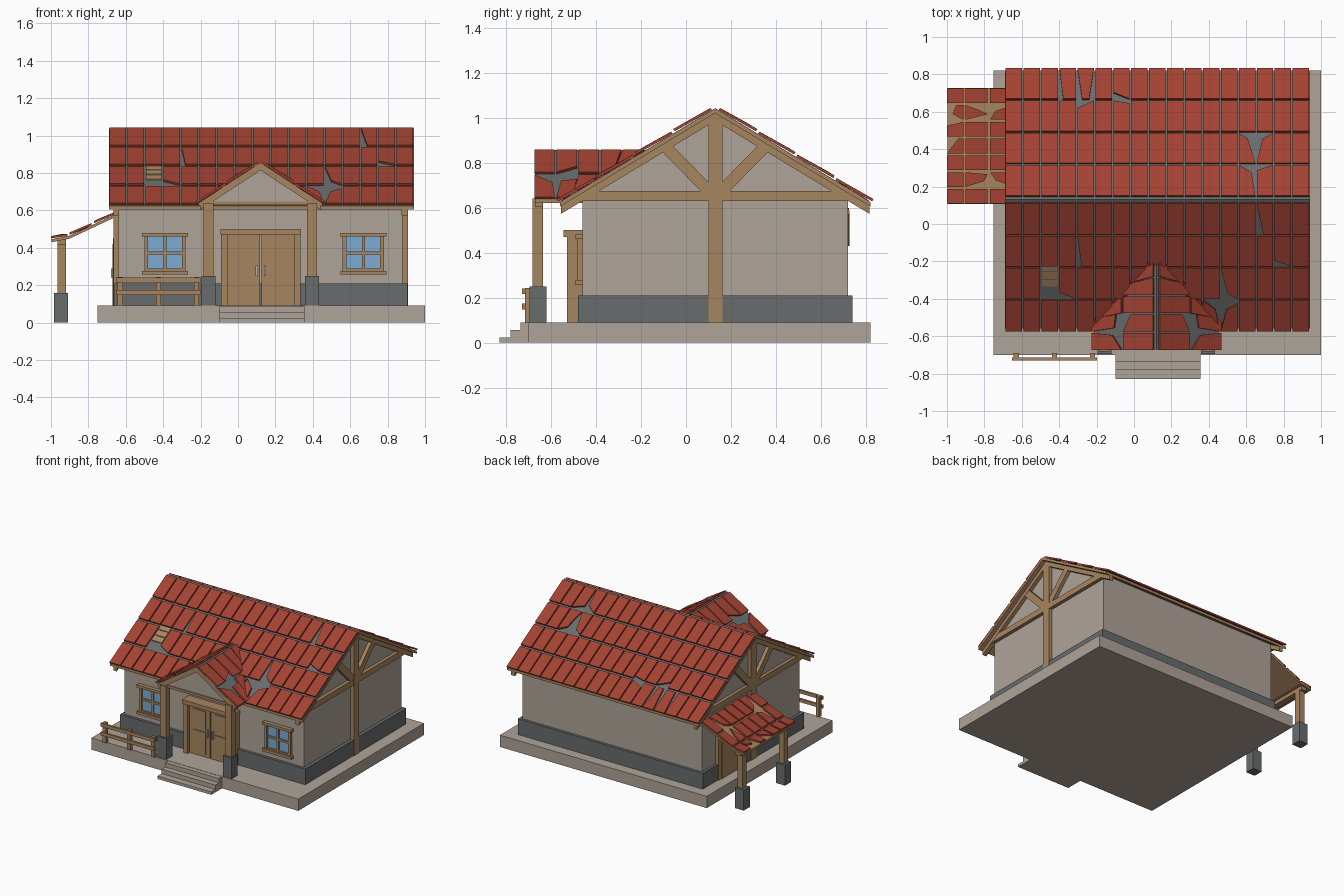
import bpy, bmesh, math

if "Cube" in bpy.data.objects:
    bpy.data.objects.remove(bpy.data.objects["Cube"])


def material(name, r, g, b):
    m = bpy.data.materials.new(name)
    m.diffuse_color = (r, g, b, 1)
    m.use_nodes = True
    m.node_tree.nodes["Principled BSDF"].inputs["Base Color"].default_value = m.diffuse_color
    return m


PLASTER = material("plaster", 0.43, 0.37, 0.32)
WOOD = material("timber", 0.39, 0.235, 0.115)
STONE = material("grey_stone", 0.14, 0.152, 0.152)
RED = material("red_tile", 0.37, 0.055, 0.032)
GLASS = material("blue_glass", 0.21, 0.41, 0.66)
METAL = material("light_metal", 0.45, 0.46, 0.47)


def make(name, verts, faces, mat):
    bm = bmesh.new()
    vs = [bm.verts.new(v) for v in verts]
    for f in faces:
        bm.faces.new([vs[i] for i in f])
    bmesh.ops.recalc_face_normals(bm, faces=bm.faces)
    me = bpy.data.meshes.new(name)
    bm.to_mesh(me)
    bm.free()
    me.materials.append(mat)
    ob = bpy.data.objects.new(name, me)
    bpy.context.collection.objects.link(ob)
    return ob


def prism(name, pts, axis, a, b, mat):
    """Extrude a 2D outline from a to b along x (outline y,z) or y (outline x,z)."""
    n = len(pts)
    put = (lambda p, t: (t, p[0], p[1])) if axis == 'x' else (lambda p, t: (p[0], t, p[1]))
    verts = [put(p, a) for p in pts] + [put(p, b) for p in pts]
    faces = [list(range(n)), list(range(n, 2 * n))]
    faces += [[i, (i + 1) % n, n + (i + 1) % n, n + i] for i in range(n)]
    return make(name, verts, faces, mat)


def box(name, x0, x1, y0, y1, z0, z1, mat):
    return prism(name, [(x0, z0), (x1, z0), (x1, z1), (x0, z1)], 'y', y0, y1, mat)


def beam(name, p, q, w, axis, a, b, mat=WOOD):
    dx, dz = q[0] - p[0], q[1] - p[1]
    k = w / 2 / math.hypot(dx, dz)
    ox, oz = -dz * k, dx * k
    pts = [(p[0] + ox, p[1] + oz), (q[0] + ox, q[1] + oz), (q[0] - ox, q[1] - oz), (p[0] - ox, p[1] - oz)]
    return prism(name, pts, axis, a, b, mat)


def chevron(name, c, w, zr, s, t, axis, a, b, mat):
    ze = zr - s * w
    pts = [(c - w, ze), (c, zr), (c + w, ze), (c + w, ze - t), (c, zr - t), (c - w, ze - t)]
    return prism(name, pts, axis, a, b, mat)


def tiles(name, f, cols, rows, chips=None, missing=(), gap=0.008, limit=None):
    """Lay tiles; f maps (along, down, height). Chips pull a tile corner inwards."""
    verts, faces = [], []
    for r in range(len(rows) - 1):
        for c in range(len(cols) - 1):
            if (r, c) in missing:
                continue
            u0, u1 = cols[c] + gap / 2, cols[c + 1] - gap / 2
            d0, d1 = rows[r] + 0.012, rows[r + 1]
            q = [[u0, d0], [u1, d0], [u1, d1], [u0, d1]]
            for k, du, dd in (chips or {}).get((r, c), ()):
                q[k][0] += du
                q[k][1] += dd
            if limit:
                q = [[min(u, limit(d)), d] for u, d in q]
                if q[1][0] - q[0][0] < 0.005 and q[2][0] - q[3][0] < 0.005:
                    continue
                if q[1][0] <= q[0][0]:
                    q[1][0] = q[0][0] + 0.003
                if q[2][0] <= q[3][0]:
                    q[2][0] = q[3][0] + 0.003
            n = len(verts)
            for h in (0.0, 0.012):
                verts += [f(u, d, h + (0.005 if k > 1 else 0)) for k, (u, d) in enumerate(q)]
            for fc in ((0, 1, 2, 3), (4, 5, 6, 7), (0, 1, 5, 4), (1, 2, 6, 5), (2, 3, 7, 6), (3, 0, 4, 7)):
                faces.append([n + i for i in fc])
    return make(name, verts, faces, RED)


# Foundation slab and entrance steps
box("foundation_slab", -0.75, 1.0, -0.70, 0.82, 0, 0.09, PLASTER)
for i, (y, z) in enumerate([(-0.83, 0.022), (-0.78, 0.055), (-0.735, 0.088)]):
    box(f"step_{i}", -0.10, 0.355, y, -0.69, 0, z, PLASTER)

# Walls with gable ends, stone plinth
RY, RZ, RS, RW = 0.13, 1.042, 0.602, 0.69


def roof_z(y):
    return RZ - RS * abs(y - RY)


prism("walls", [(-0.46, 0.09), (0.72, 0.09), (0.72, roof_z(0.72) - 0.015), (RY, RZ - 0.015),
                (-0.46, roof_z(-0.46) - 0.015)], 'x', -0.64, 0.88, PLASTER)
box("plinth", -0.66, 0.905, -0.48, 0.74, 0.09, 0.21, STONE)

# Gable trusses on both ends
for side, a, b in (("left", -0.665, -0.635), ("right", 0.875, 0.91)):
    box(side + "_king_post", a, b, 0.10, 0.163, 0.09, 1.02, WOOD)
    prism(side + "_tie_beam", [(-0.555, 0.63), (0.815, 0.63), (0.75, 0.674), (-0.49, 0.674)], 'x', a, b - 0.003, WOOD)
    chevron(side + "_rafters", RY, RW - 0.005, RZ - 0.012, RS, 0.045, 'x', a, b - 0.002, WOOD)
    for s in (-1, 1):
        beam(side + "_brace", (RY + s * 0.01, 0.655), (RY + s * 0.235, 0.885), 0.052, 'x', a, b - 0.004)

# Main roof: timber deck, grey underlay, tiles
chevron("roof_deck", RY, RW, RZ - 0.004, RS, 0.018, 'x', -0.69, 0.94, WOOD)
chevron("roof_underlay", RY, RW - 0.004, RZ, RS, 0.004, 'x', -0.688, 0.938, STONE)
cols = [-0.69 + 1.63 / 17 * i for i in range(18)]
rows = [0.003, 0.178, 0.348, 0.522, 0.695]
NL = math.hypot(1, RS)


def main_slope(s):
    return lambda u, d, h: (u, RY + s * (d + h * RS / NL), RZ - RS * d + h / NL)


front_chips = {(0, 14): [(3, 0.035, 0)], (1, 4): [(3, 0.022, 0)], (1, 15): [(3, 0, -0.03)],
               (2, 3): [(3, 0, -0.035)], (2, 12): [(3, 0.035, -0.03)], (3, 11): [(1, -0.02, 0.05)],
               (3, 12): [(0, 0.03, 0.05), (1, 0, 0.02)]}
back_chips = {(3, 3): [(3, 0, 0), (0, 0.02, 0)], (3, 4): [(0, 0.025, 0), (1, -0.025, 0)],
              (2, 4): [(3, 0, -0.04)], (3, 6): [(0, 0, 0.035)], (2, 4 + 2): [(2, 0, -0.015)],
              (1, 13): [(2, -0.04, -0.03)], (1, 14): [(3, 0.03, -0.03)],
              (0, 13): [(2, -0.02, -0.04)], (0, 14): [(3, 0, -0.03)]}
tiles("front_roof_tiles", main_slope(-1), cols, rows, front_chips, {(2, 2)})
tiles("back_roof_tiles", main_slope(1), cols, rows, back_chips)
for i in range(3):
    y = -0.335 + i * 0.042
    prism("exposed_lath", [(y, roof_z(y)), (y + 0.036, roof_z(y + 0.036)), (y + 0.036, roof_z(y + 0.036) + 0.006),
                           (y, roof_z(y) + 0.006)], 'x', -0.492, -0.41, WOOD)

# Porch gable over the entrance
PX, PZ, PS, PW = 0.12, 0.856, 0.657, 0.335
chevron("porch_deck", PX, PW - 0.003, PZ - 0.003, PS, 0.014, 'y', -0.672, -0.18, WOOD)
chevron("porch_underlay", PX, PW - 0.006, PZ, PS, 0.004, 'y', -0.67, -0.18, STONE)
chevron("porch_rafters", PX, PW - 0.012, PZ - 0.012, PS, 0.03, 'y', -0.672, -0.635, WOOD)
prism("porch_gable_wall", [(PX - 0.29, 0.64), (PX + 0.29, 0.64), (PX, PZ - 0.02)], 'y', -0.662, -0.64, PLASTER)
box("porch_tie_beam", PX - 0.30, PX + 0.30, -0.67, -0.636, 0.628, 0.647, WOOD)
PN = math.hypot(1, PS)
pcols = [-0.678 + 0.0985 * i for i in range(6)]
for s in (-1, 1):
    chips = {(1, 1): [(0, 0.02, 0.04), (1, 0, 0.03)], (0, 1): [(2, 0, -0.04)], (1, 0): [(1, -0.01, 0.05)]}
    tiles("porch_tiles", lambda u, d, h, s=s: (PX + s * (d + h * PS / PN), u, PZ - PS * d + h / PN),
          pcols, [0.0, 0.17, 0.338], chips,
          limit=lambda d: RY - (RZ - PZ + PS * d) / RS + 0.04)
for x in (-0.157, 0.395):
    box("porch_post", x - 0.027, x + 0.027, -0.682, -0.635, 0.09, 0.64, WOOD)
    box("porch_post_base", x - 0.037, x + 0.037, -0.695, -0.62, 0.09, 0.25, STONE)

# Double entrance door
box("door_lintel", -0.093, 0.338, -0.545, -0.45, 0.47, 0.50, WOOD)
for x in (-0.09, 0.30):
    box("door_jamb", x, x + 0.035, -0.53, -0.45, 0.09, 0.47, WOOD)
for s in (-1, 1):
    x0, x1 = sorted((PX + 0.002 + s * 0.004, PX + 0.002 + s * 0.178))
    box("door_leaf", x0, x1, -0.505, -0.45, 0.09, 0.47, WOOD)
    for z0, z1 in ((0.11, 0.28), (0.30, 0.44)):
        box("door_panel", x0 + 0.035, x1 - 0.035, -0.512, -0.50, z0, z1, WOOD)
    x = PX + 0.002 + s * 0.022
    box("door_handle", x - 0.006, x + 0.006, -0.52, -0.50, 0.25, 0.305, METAL)

# Front windows
for cx in (-0.39, 0.67):
    box("window_glass", cx - 0.09, cx + 0.09, -0.468, -0.455, 0.28, 0.46, GLASS)
    for dx in (-0.1, 0.1):
        box("window_stile", cx + dx - 0.01, cx + dx + 0.01, -0.482, -0.455, 0.275, 0.465, WOOD)
    box("window_mullion", cx - 0.008, cx + 0.008, -0.478, -0.455, 0.275, 0.465, WOOD)
    box("window_crossbar", cx - 0.095, cx + 0.095, -0.477, -0.455, 0.364, 0.38, WOOD)
    box("window_inner_sill", cx - 0.1, cx + 0.1, -0.479, -0.455, 0.272, 0.288, WOOD)
    box("window_head", cx - 0.123, cx + 0.123, -0.492, -0.455, 0.46, 0.48, WOOD)
    box("window_sill", cx - 0.123, cx + 0.123, -0.492, -0.455, 0.256, 0.277, WOOD)

# Terrace fence
for x in (-0.63, -0.425, -0.222):
    box("fence_post", x - 0.014, x + 0.014, -0.715, -0.69, 0.09, 0.243, WOOD)
for z in (0.148, 0.215):
    box("fence_rail", -0.652, -0.198, -0.73, -0.714, z, z + 0.025, WOOD)

# Side door under the awning
box("side_door_frame", -0.668, -0.635, 0.28, 0.56, 0.09, 0.45, WOOD)
box("side_door_leaf", -0.672, -0.64, 0.315, 0.525, 0.09, 0.42, WOOD)
box("side_door_handle", -0.68, -0.665, 0.335, 0.345, 0.24, 0.29, METAL)

# Side awning with posts


def awning_z(x):
    return 0.445 + (x + 1) * 0.2 if x < -0.9 else 0.465 + (x + 0.9) * 0.47


line = [(x, awning_z(x)) for x in (-0.998, -0.9, -0.64)]
prism("awning_deck", line + [(x, z - 0.016) for x, z in reversed(line)], 'y', 0.108, 0.727, WOOD)
acols = [0.103 + 0.0897 * i for i in range(8)]
achips = {(2, 5): [(2, 0, -0.05), (3, 0.03, -0.03)], (1, 5): [(0, 0.03, 0), (1, -0.02, 0.06)],
          (2, 3): [(2, 0, -0.06)], (1, 1): [(0, 0.03, 0.02), (1, -0.01, 0)], (0, 1): [(3, 0.035, -0.03)],
          (2, 4): [(2, -0.02, 0)], (0, 5): [(2, -0.03, -0.03)]}
tiles("awning_tiles", lambda u, d, h: (max(-0.64 - d, -1.0), u, awning_z(-0.64 - d) + h),
      acols, [-0.01, 0.13, 0.26, 0.36], achips, gap=0.012)
box("awning_beam", -0.965, -0.92, 0.12, 0.715, 0.415, 0.443, WOOD)
for y in (0.17, 0.67):
    box("awning_post", -0.965, -0.92, y - 0.023, y + 0.023, 0.1, 0.44, WOOD)
    box("awning_post_base", -0.983, -0.908, y - 0.037, y + 0.037, 0, 0.157, STONE)
